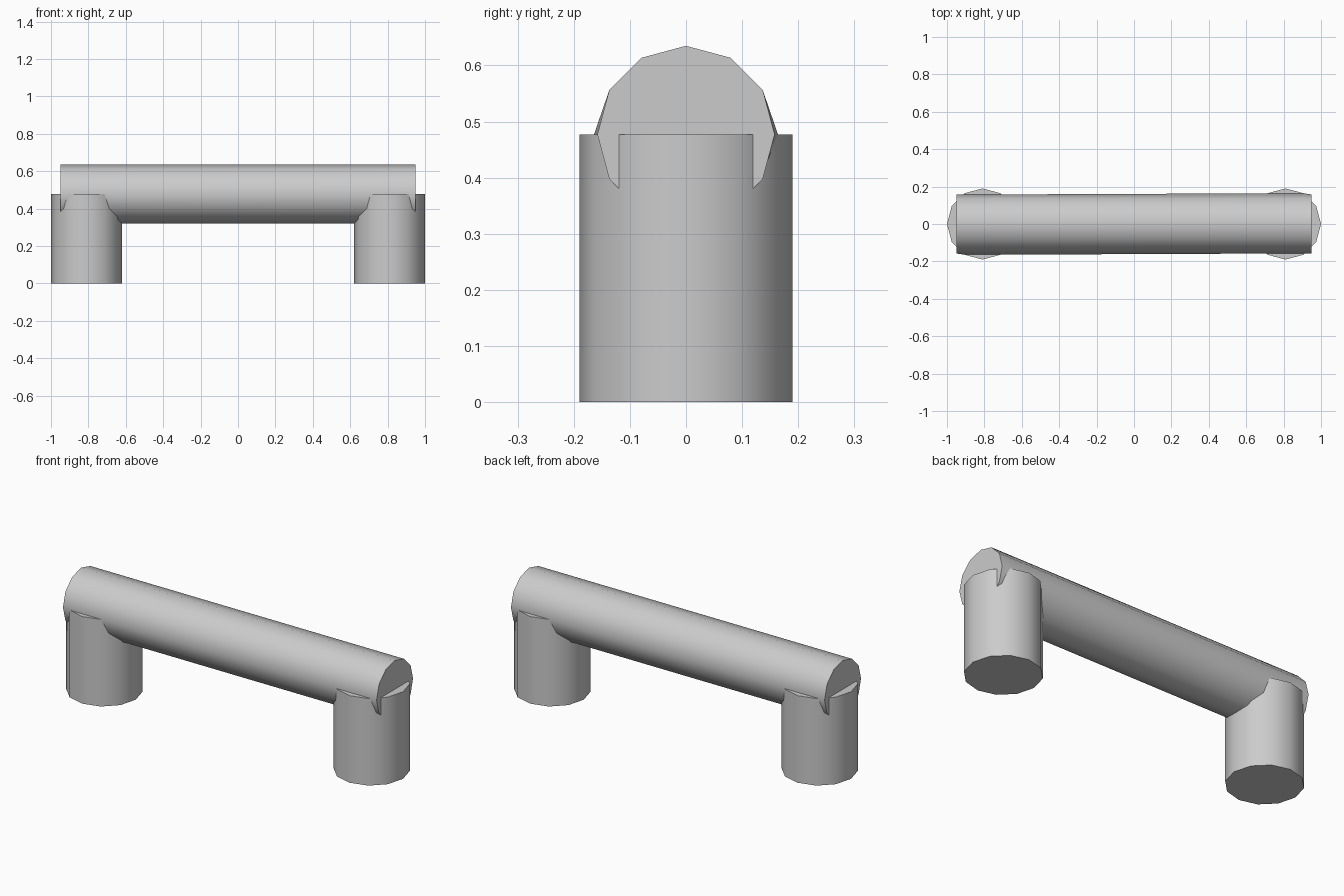
import bpy, bmesh, math
from mathutils import Matrix

if "Cube" in bpy.data.objects:
    bpy.data.objects.remove(bpy.data.objects["Cube"])

SIDES = 12
LEG_X, LEG_R, LEG_H = 0.81, 0.19, 0.477
BAR_R, BAR_END = 0.158, 0.95


def finish(bm, name):
    bmesh.ops.recalc_face_normals(bm, faces=bm.faces)
    mesh = bpy.data.meshes.new(name)
    bm.to_mesh(mesh)
    bm.free()
    ob = bpy.data.objects.new(name, mesh)
    bpy.context.collection.objects.link(ob)
    bpy.ops.object.select_all(action='DESELECT')
    ob.select_set(True)
    bpy.context.view_layer.objects.active = ob
    bpy.ops.object.shade_smooth_by_angle(angle=math.radians(40))
    return ob


# Upright posts
for side, label in ((-1, "left"), (1, "right")):
    bm = bmesh.new()
    bmesh.ops.create_cone(bm, cap_ends=True, segments=SIDES,
                          radius1=LEG_R, radius2=LEG_R, depth=LEG_H,
                          matrix=Matrix.Translation((side * LEG_X, 0, LEG_H / 2)))
    finish(bm, label + "_post")

# Horizontal bar: the widest edge swells slightly where it meets the posts,
# at the back on the right and at the front on the left
bm = bmesh.new()
rings = []
for x in (-BAR_END, -0.905, -0.715, 0.715, 0.905, BAR_END):
    ring = []
    for i in range(SIDES):
        a = 2 * math.pi * i / SIDES
        y, z = BAR_R * math.cos(a), BAR_R * math.sin(a)
        if abs(x) < BAR_END and abs(z) < 1e-5 and x * y > 0:
            y = math.copysign(0.164, y)
        ring.append(bm.verts.new((x, y, LEG_H + z)))
    rings.append(ring)
for r0, r1 in zip(rings, rings[1:]):
    for i in range(SIDES):
        j = (i + 1) % SIDES
        bm.faces.new((r0[i], r0[j], r1[j], r1[i]))
bm.faces.new(rings[0])
bm.faces.new(rings[-1])
finish(bm, "cross_bar")
